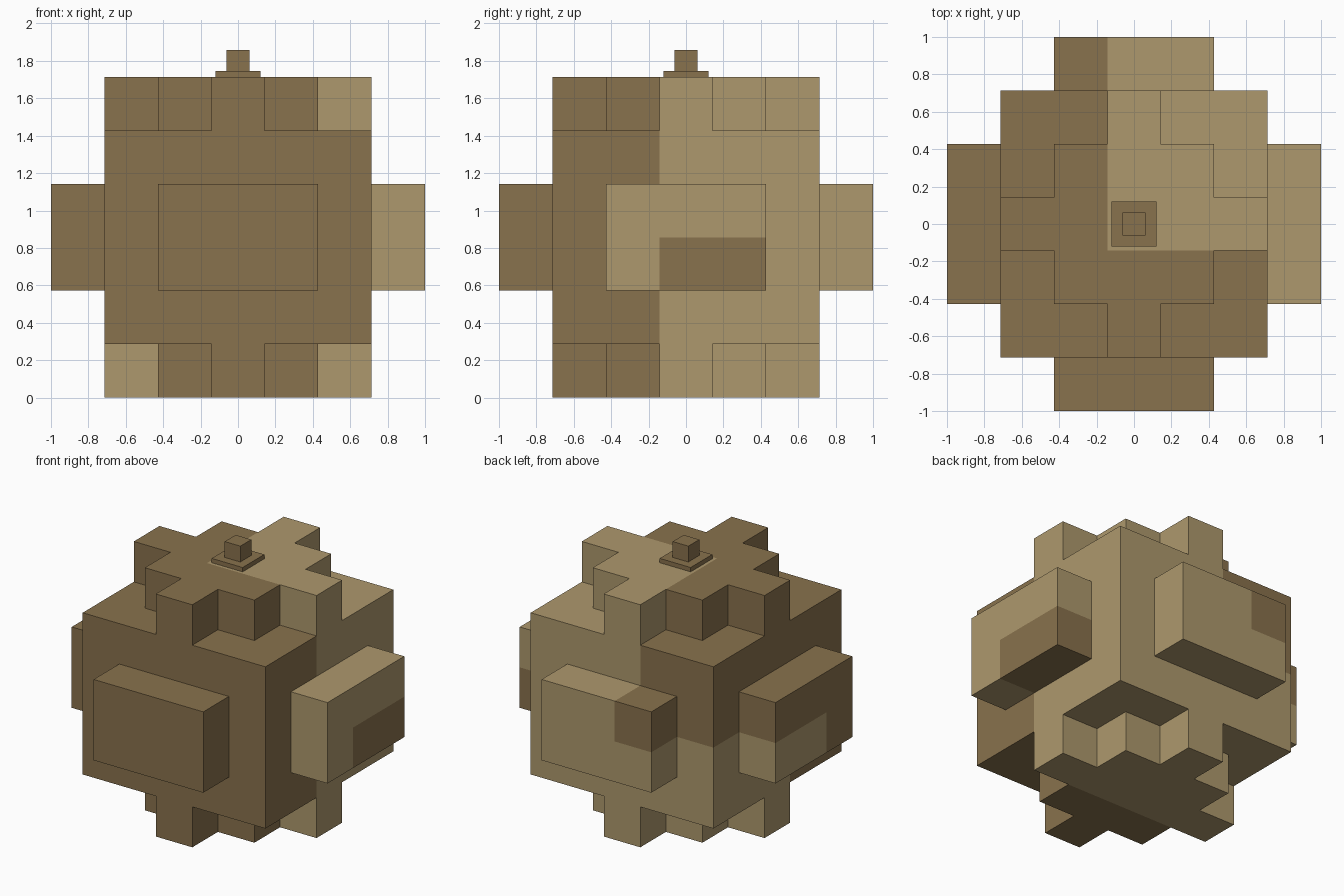
import bpy, bmesh, math
from mathutils import Vector

if "Cube" in bpy.data.objects:
    bpy.data.objects.remove(bpy.data.objects["Cube"])

U = 2 / 7  # edge of one cell of the puzzle grid


def material(name, rgb):
    m = bpy.data.materials.new(name)
    m.diffuse_color = (*rgb, 1)
    m.use_nodes = True
    m.node_tree.nodes["Principled BSDF"].inputs["Base Color"].default_value = m.diffuse_color
    return m


DARK = material("dark wood", (0.25, 0.168, 0.074))
LIGHT = material("light wood", (0.42, 0.315, 0.153))


def is_filled(x, y, z):
    """Whole burr: cube, four side slabs, stepped diamonds above and below."""
    ax, ay = abs(x), abs(y)
    if z in (0, 5):
        return ax + ay <= 2
    if max(ax, ay) <= 2:
        return True
    return z in (2, 3) and max(ax, ay) == 3 and min(ax, ay) <= 1


def is_dark(x, y, z):
    """Which of the two interlocking pieces a cell belongs to."""
    if x >= 1 and abs(y) <= 1 and z in (2, 3) and (x, y) != (1, -2):
        return z == 2 and y >= 0          # key slot through the right slab
    if (x, y, z) == (0, 0, 2):
        return True                       # hidden link to the key
    return y < 0 or (x < 0 and z >= 3)


def piece(name, cells, mat):
    """Outer skin of a set of cells, with coplanar faces merged."""
    bm = bmesh.new()
    for c in cells:
        centre = Vector((c[0], c[1], c[2] + 0.5))
        for axis in range(3):
            for s in (-1, 1):
                n = [0, 0, 0]
                n[axis] = s
                if (c[0] + n[0], c[1] + n[1], c[2] + n[2]) in cells:
                    continue
                n = Vector(n)
                a = Vector([1 if i == (axis + 1) % 3 else 0 for i in range(3)])
                b = n.cross(a)
                bm.faces.new([bm.verts.new((centre + (n + p * a + q * b) / 2) * U)
                              for p, q in ((-1, -1), (1, -1), (1, 1), (-1, 1))])
    bmesh.ops.remove_doubles(bm, verts=bm.verts[:], dist=1e-4)
    bmesh.ops.dissolve_limit(bm, angle_limit=math.radians(1),
                             verts=bm.verts[:], edges=bm.edges[:])
    me = bpy.data.meshes.new(name)
    bm.to_mesh(me)
    bm.free()
    me.materials.append(mat)
    ob = bpy.data.objects.new(name, me)
    bpy.context.collection.objects.link(ob)


def block(name, half, z0, z1, mat):
    bpy.ops.mesh.primitive_cube_add(size=1, location=(0, 0, (z0 + z1) / 2))
    ob = bpy.context.object
    ob.name = name
    ob.scale = (2 * half, 2 * half, z1 - z0)
    ob.data.materials.append(mat)


# Two interlocking puzzle pieces
cells = {(x, y, z) for x in range(-3, 4) for y in range(-3, 4)
         for z in range(6) if is_filled(x, y, z)}
dark_cells = {c for c in cells if is_dark(*c)}
piece("dark_piece", dark_cells, DARK)
piece("light_piece", cells - dark_cells, LIGHT)

# Knob on top
block("knob_base", 0.121, 6 * U, 1.745, DARK)
block("knob_post", 0.061, 1.745, 1.857, DARK)
